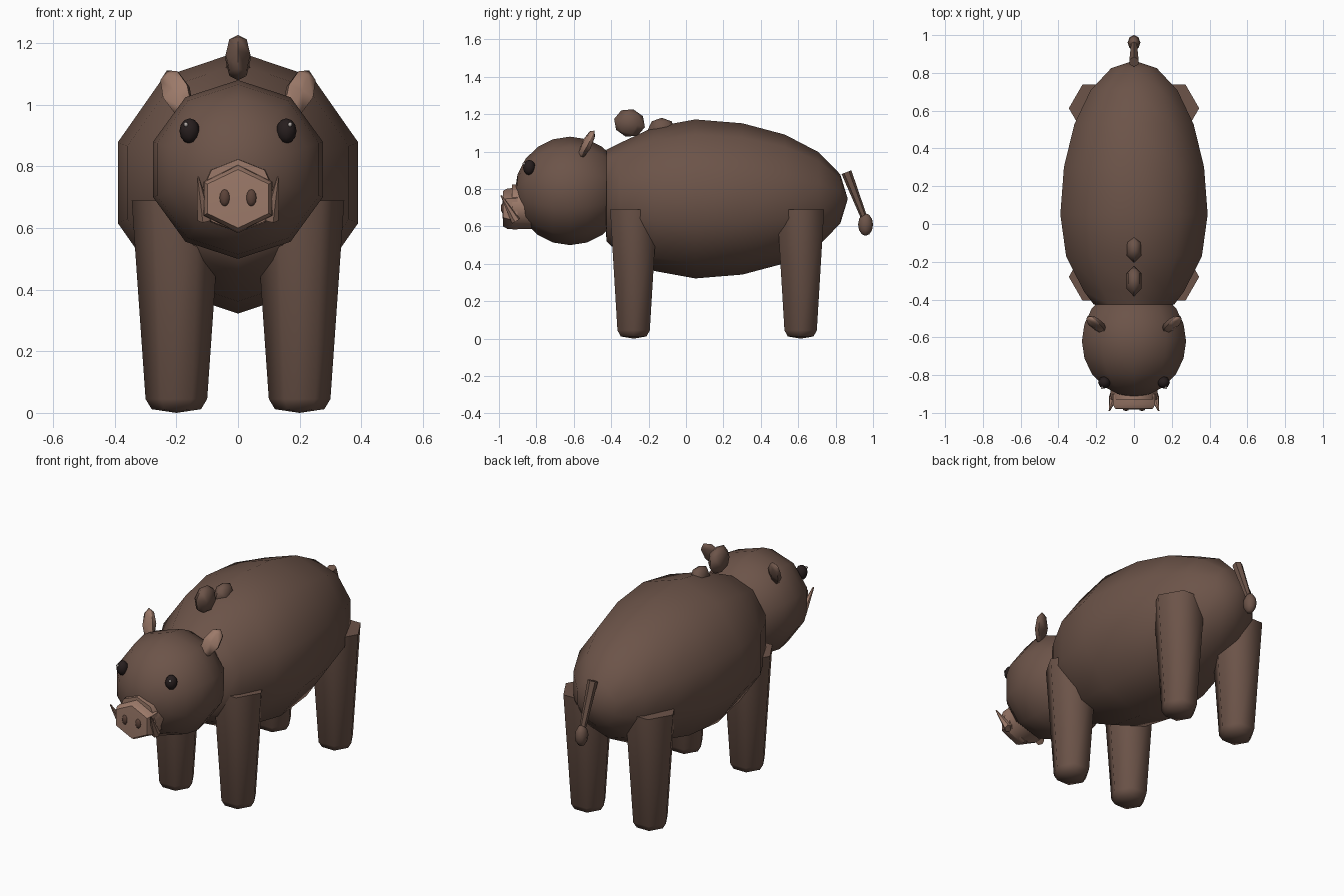
import bpy, bmesh, math
from mathutils import Vector, Matrix

if "Cube" in bpy.data.objects:
    bpy.data.objects.remove(bpy.data.objects["Cube"])


def material(name, rgb):
    m = bpy.data.materials.new(name)
    m.diffuse_color = (*rgb, 1)
    m.use_nodes = True
    m.node_tree.nodes["Principled BSDF"].inputs["Base Color"].default_value = m.diffuse_color
    return m


BROWN = material("brown hide", (0.150, 0.088, 0.066))
PALE = material("pale skin", (0.335, 0.195, 0.143))
DARK = material("eye black", (0.020, 0.013, 0.013))
NOSE = material("nostril brown", (0.105, 0.055, 0.040))
GLINT = material("eye glint", (0.45, 0.40, 0.38))


def finish(name, bm, mats, angle=50):
    bmesh.ops.recalc_face_normals(bm, faces=bm.faces)
    me = bpy.data.meshes.new(name)
    bm.to_mesh(me)
    bm.free()
    for m in mats:
        me.materials.append(m)
    ob = bpy.data.objects.new(name, me)
    bpy.context.collection.objects.link(ob)
    bpy.context.view_layer.objects.active = ob
    ob.select_set(True)
    bpy.ops.object.shade_smooth_by_angle(angle=math.radians(angle))
    ob.select_set(False)
    return ob


def loft(name, rings, n, mat, start=0.0, axis="Y", angle=50):
    """Rings are (centre, radius across, radius up); zero radius makes a pole."""
    bm = bmesh.new()
    prev = None
    for c, ra, rb in rings:
        cur = []
        for i in range(n if ra > 0 else 1):
            t = math.radians(start) + math.tau * i / n
            a, b = ra * math.cos(t), rb * math.sin(t)
            off = Vector((a, 0, b)) if axis == "Y" else Vector((a, b, 0))
            cur.append(bm.verts.new(Vector(c) + off))
        if prev is None:
            if len(cur) > 1:
                bm.faces.new(cur)
        else:
            for i in range(n):
                j = (i + 1) % n
                if len(cur) == 1:
                    bm.faces.new((prev[i], prev[j], cur[0]))
                elif len(prev) == 1:
                    bm.faces.new((prev[0], cur[i], cur[j]))
                else:
                    bm.faces.new((prev[i], prev[j], cur[j], cur[i]))
        prev = cur
    if len(prev) > 1:
        bm.faces.new(prev)
    return finish(name, bm, [mat], angle)


def blob(name, loc, size, mat, seg=8, rings=6, rot=(0, 0, 0)):
    bm = bmesh.new()
    bmesh.ops.create_uvsphere(bm, u_segments=seg, v_segments=rings, radius=1)
    bm.transform(Matrix.Diagonal((*size, 1)))
    ob = finish(name, bm, [mat], 70)
    ob.location = loc
    ob.rotation_euler = rot
    return ob


def rod(name, a, b, r1, r2, mat, seg=6):
    a, b = Vector(a), Vector(b)
    bm = bmesh.new()
    bmesh.ops.create_cone(bm, cap_ends=True, segments=seg, radius1=r1, radius2=r2,
                          depth=(b - a).length)
    bm.transform(Matrix.Translation((a + b) / 2) @ (b - a).to_track_quat("Z", "Y").to_matrix().to_4x4())
    return finish(name, bm, [mat])


# Body: ten-sided barrel, round rump and blunt shoulder
body = [((0, -0.44, 0.765), 0, 0), ((0, -0.425, 0.765), 0.225, 0.245),
        ((0, -0.355, 0.75), 0.28, 0.295), ((0, -0.17, 0.747), 0.378, 0.385)]
for k in range(5, 10):
    t = math.radians(18 * k)
    body.append(((0, 0.05 - 0.815 * math.cos(t), 0.747), 0.41 * math.sin(t), 0.425 * math.sin(t)))
body.append(((0, 0.865, 0.747), 0, 0))
loft("body", body, 10, BROWN, 90)

# Head: ten-sided ball
head = []
for k in range(11):
    t = math.radians(18 * k)
    r = 0.29 * math.sin(t) if 0 < k < 10 else 0
    head.append(((0, -0.62 - 0.295 * math.cos(t), 0.79), r, r))
loft("head", head, 10, BROWN, 90)

# Snout: tapered muzzle with a hexagonal nose plate
loft("muzzle", [((0, -0.80, 0.705), 0.13, 0.12), ((0, -0.93, 0.705), 0.122, 0.118)], 8, PALE, 90)
loft("nose_plate", [((0, -0.90, 0.695), 0.13, 0.112), ((0, -0.955, 0.695), 0.128, 0.108),
                    ((0, -0.978, 0.695), 0.115, 0.095), ((0, -0.982, 0.695), 0, 0)], 6, PALE, 90)

for s, side in ((-1, "right"), (1, "left")):
    # Face details
    blob(f"nostril_{side}", (s * 0.043, -0.978, 0.698), (0.018, 0.012, 0.028), NOSE)
    rod(f"tusk_{side}", (s * 0.108, -0.91, 0.63), (s * 0.13, -0.988, 0.765), 0.025, 0.004, PALE)
    blob(f"eye_{side}", (s * 0.157, -0.838, 0.915), (0.033, 0.033, 0.041), DARK)
    blob(f"eye_glint_{side}", (s * 0.169, -0.866, 0.936), (0.008, 0.008, 0.008), GLINT, 6, 4)

    # Ears: leaf shape, dark behind and pale in front
    ear = blob(f"ear_{side}", (s * 0.2, -0.53, 1.04), (0.052, 0.024, 0.088), BROWN, 6, 4,
               (math.radians(-22), math.radians(28 * s), math.radians(12 * s)))
    ear.data.materials.append(PALE)
    for f in ear.data.polygons:
        f.material_index = 1 if f.normal.y < -0.1 else 0

    # Legs: tapered hexagonal columns with rounded feet
    for part, y in (("front", -0.28), ("rear", 0.613)):
        loft(f"{part}_leg_{side}",
             [((s * 0.2, y, 0), 0, 0), ((s * 0.2, y, 0.012), 0.08, 0.08),
              ((s * 0.2, y, 0.045), 0.1, 0.1), ((s * 0.2, y, 0.69), 0.145, 0.145)],
             6, BROWN, 0, "Z", 65)

# Mane tufts along the back
blob("mane_front", (0, -0.302, 1.153), (0.046, 0.085, 0.076), BROWN, 6, 4, (math.radians(-15), 0, 0))
blob("mane_back", (0, -0.13, 1.115), (0.046, 0.075, 0.066), BROWN, 6, 4)

# Tail with a tuft
rod("tail", (0, 0.858, 0.89), (0, 0.955, 0.64), 0.028, 0.017, BROWN)
blob("tail_tuft", (0, 0.96, 0.61), (0.034, 0.04, 0.06), BROWN)
